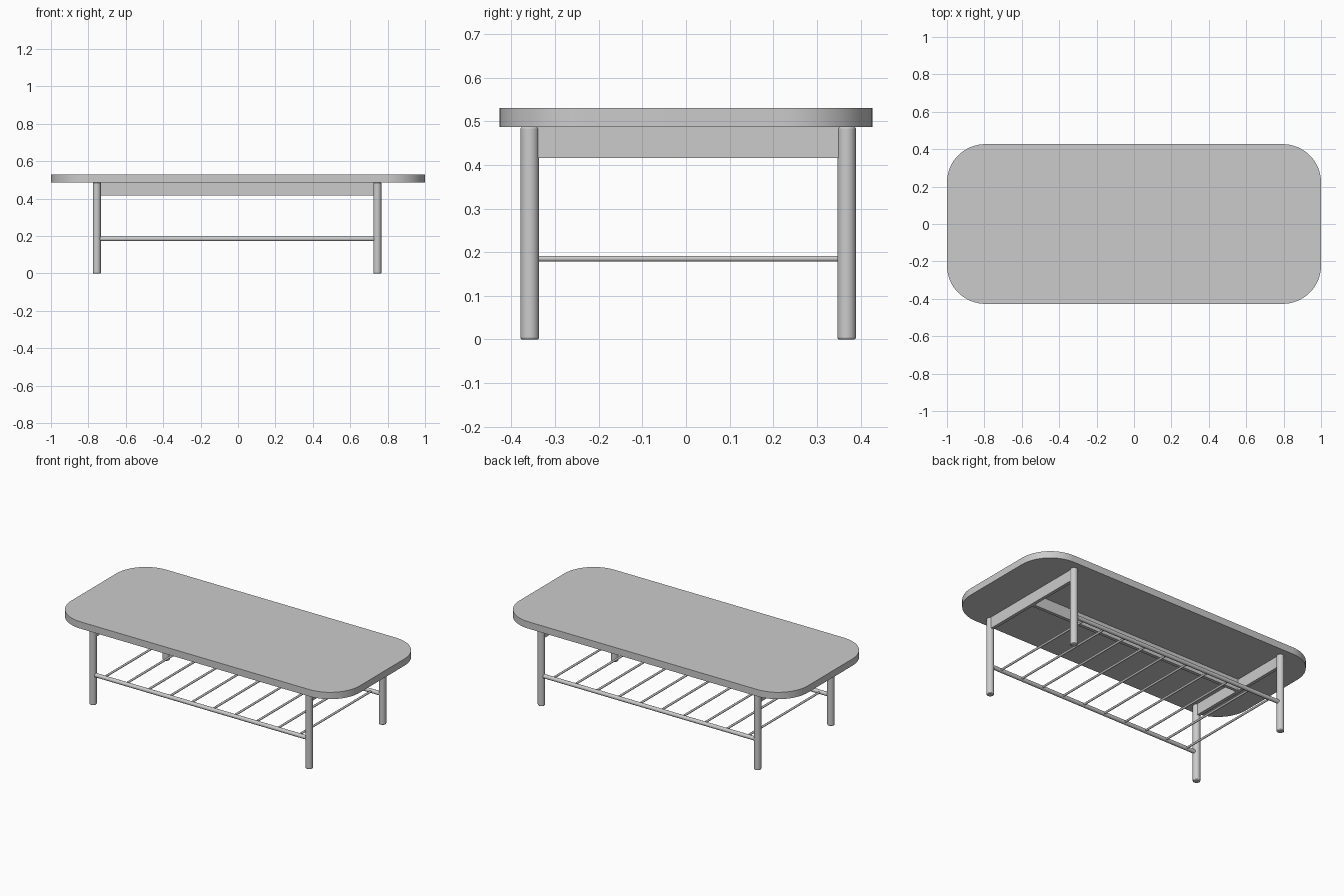
import bpy, bmesh
from math import pi, cos, sin

if "Cube" in bpy.data.objects:
    bpy.data.objects.remove(bpy.data.objects["Cube"])

CX, CY = -0.005, 0.005      # centre of the underframe
LX, LY = 0.75, 0.363        # leg offsets from that centre
TOP_Z0, TOP_Z1 = 0.487, 0.53


def smooth(ob):
    bpy.ops.object.select_all(action='DESELECT')
    ob.select_set(True)
    bpy.context.view_layer.objects.active = ob
    bpy.ops.object.shade_smooth_by_angle()


def bevel(ob, width):
    m = ob.modifiers.new("bevel", 'BEVEL')
    m.width, m.segments, m.limit_method = width, 2, 'ANGLE'


def rod(name, loc, radius, length, rot=(0, 0, 0), verts=32):
    bpy.ops.mesh.primitive_cylinder_add(vertices=verts, radius=radius, depth=length,
                                        location=loc, rotation=rot)
    ob = bpy.context.object
    ob.name = name
    smooth(ob)
    return ob


def box(name, loc, size):
    bpy.ops.mesh.primitive_cube_add(size=1, location=loc)
    ob = bpy.context.object
    ob.name = name
    ob.scale = size
    return ob


# Table top: rounded rectangle extruded upwards
hx, hy, r, steps = 1.0, 0.427, 0.205, 16
bm = bmesh.new()
ring = []
for k, (sx, sy) in enumerate([(1, 1), (-1, 1), (-1, -1), (1, -1)]):
    for i in range(steps + 1):
        a = (k + i / steps) * pi / 2
        ring.append(bm.verts.new((sx * (hx - r) + r * cos(a),
                                  sy * (hy - r) + r * sin(a), TOP_Z0)))
face = bm.faces.new(ring)
ext = bmesh.ops.extrude_face_region(bm, geom=[face])
bmesh.ops.translate(bm, vec=(0, 0, TOP_Z1 - TOP_Z0),
                    verts=[g for g in ext['geom'] if isinstance(g, bmesh.types.BMVert)])
bmesh.ops.recalc_face_normals(bm, faces=bm.faces)
mesh = bpy.data.meshes.new("table_top")
bm.to_mesh(mesh)
bm.free()
table_top = bpy.data.objects.new("table_top", mesh)
bpy.context.collection.objects.link(table_top)
smooth(table_top)

# Round legs with softened feet
for sx, xn in ((-1, "left"), (1, "right")):
    for sy, yn in ((-1, "front"), (1, "back")):
        leg = rod(f"{yn}_{xn}_leg", (CX + sx * LX, CY + sy * LY, TOP_Z0 / 2), 0.0213, TOP_Z0)
        bevel(leg, 0.004)

# End aprons between the legs, and a centre beam joining them
az, ah = (0.416 + TOP_Z0) / 2, TOP_Z0 - 0.416
for sx, xn in ((-1, "left"), (1, "right")):
    box(f"{xn}_apron", (CX + sx * LX, CY, az), (0.02, 2 * LY - 0.02, ah))
box("centre_beam", (CX, CY, az), (2 * LX - 0.02, 0.02, ah))

# Shelf: two long rails carrying thin cross slats
SHELF_Z = 0.185
for sy, yn in ((-1, "front"), (1, "back")):
    rod(f"{yn}_shelf_rail", (CX, CY + sy * LY, SHELF_Z), 0.0125, 2 * LX, (0, pi / 2, 0), 24)
count = 10
for i in range(count):
    x = CX + (i - (count - 1) / 2) * 2 * LX / count
    rod(f"shelf_slat_{i + 1}", (x, CY, SHELF_Z), 0.0065, 2 * LY, (pi / 2, 0, 0), 16)
